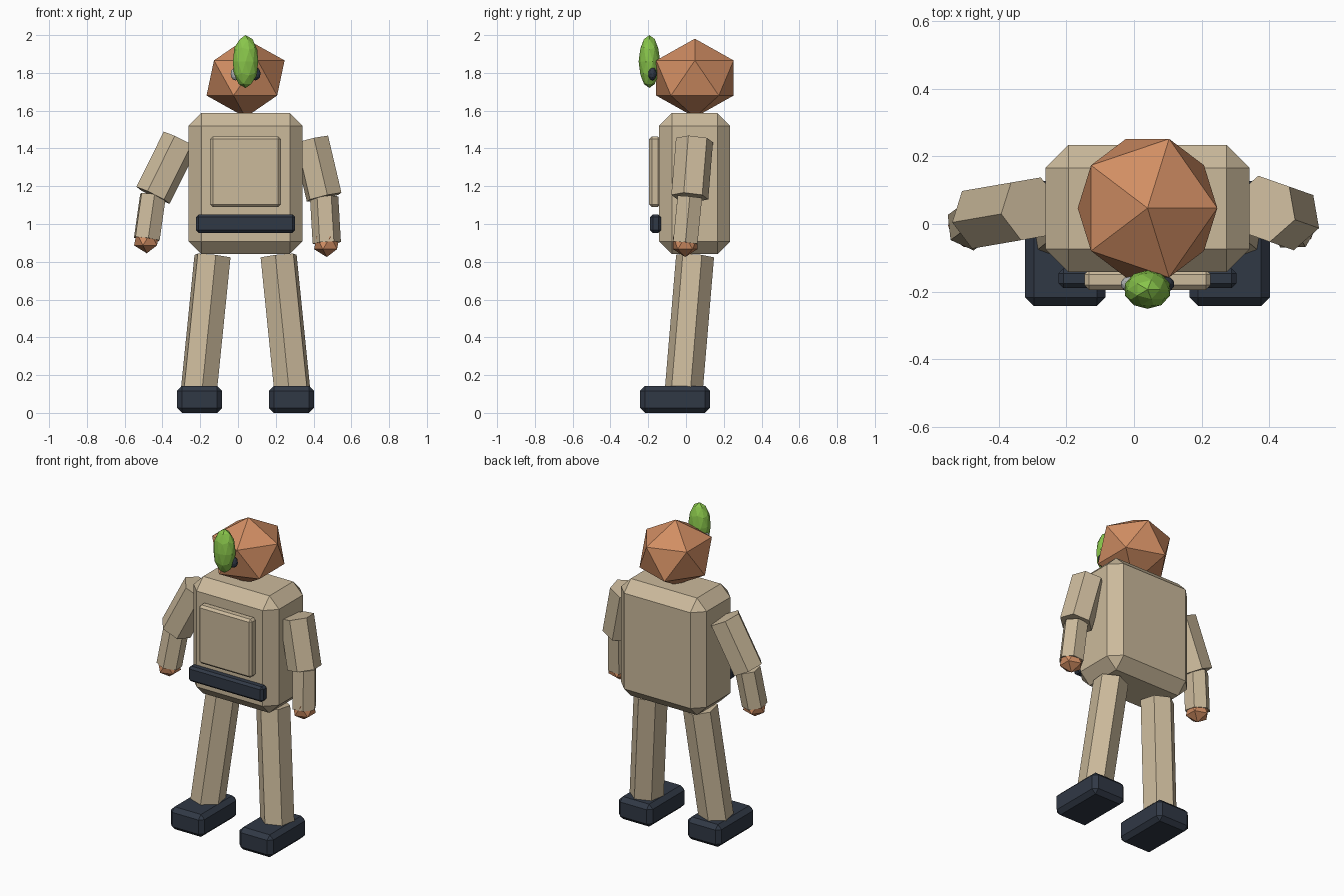
import bpy, bmesh
from mathutils import Vector, Matrix

cube = bpy.data.objects.get("Cube")
if cube:
    bpy.data.objects.remove(cube, do_unlink=True)

MID = 0.04  # the body's line of symmetry


def material(name, rgb):
    m = bpy.data.materials.new(name)
    m.use_nodes = True
    m.diffuse_color = (*rgb, 1)
    m.node_tree.nodes["Principled BSDF"].inputs["Base Color"].default_value = (*rgb, 1)
    return m


tan = material("tan cloth", (0.60, 0.49, 0.33))
skin = material("warm skin", (0.64, 0.27, 0.125))
navy = material("dark navy", (0.030, 0.040, 0.060))
green = material("leaf green", (0.25, 0.56, 0.07))
grey = material("pale grey", (0.45, 0.47, 0.47))


def finish(name, bm, mat):
    mesh = bpy.data.meshes.new(name)
    bm.to_mesh(mesh)
    bm.free()
    mesh.materials.append(mat)
    obj = bpy.data.objects.new(name, mesh)
    bpy.context.collection.objects.link(obj)
    return obj


def box(name, lo, hi, bevel, mat):
    """Chamfered box between two corners."""
    lo, hi = Vector(lo), Vector(hi)
    bm = bmesh.new()
    bmesh.ops.create_cube(bm, size=1)
    bmesh.ops.scale(bm, vec=hi - lo, verts=bm.verts)
    bmesh.ops.bevel(bm, geom=bm.edges[:], offset=bevel, segments=1,
                    affect='EDGES', profile=0.5)
    bmesh.ops.translate(bm, vec=(lo + hi) / 2, verts=bm.verts)
    return finish(name, bm, mat)


def ball(name, centre, radii, level, mat):
    """Faceted ball stretched along each axis."""
    bm = bmesh.new()
    bmesh.ops.create_icosphere(bm, subdivisions=level, radius=1)
    bmesh.ops.scale(bm, vec=radii, verts=bm.verts)
    bmesh.ops.translate(bm, vec=centre, verts=bm.verts)
    return finish(name, bm, mat)


def limb(name, start, end, radius, mat):
    """Six-sided prism between two points."""
    start, end = Vector(start), Vector(end)
    axis = end - start
    turn = axis.to_track_quat('Z', 'Y').to_matrix().to_4x4()
    bm = bmesh.new()
    bmesh.ops.create_cone(bm, cap_ends=True, segments=6, radius1=radius,
                          radius2=radius, depth=axis.length,
                          matrix=Matrix.Translation((start + end) / 2) @ turn)
    return finish(name, bm, mat)


# Torso, chest panel and belt
box("torso", (MID - 0.302, -0.142, 0.84), (MID + 0.302, 0.234, 1.588), 0.068, tan)
box("chest_panel", (MID - 0.187, -0.195, 1.09), (MID + 0.187, -0.135, 1.463), 0.014, tan)
box("belt", (MID - 0.263, -0.19, 0.953), (MID + 0.263, -0.132, 1.05), 0.014, navy)

# Head, nose and eyes
ball("head", (MID, 0.047, 1.773), (0.231, 0.241, 0.208), 1, skin)
ball("nose", (MID, -0.194, 1.86), (0.07, 0.057, 0.14), 2, green)
for side, s, mat in (("left", 1, navy), ("right", -1, grey)):
    ball(side + "_eye", (MID + s * 0.053, -0.178, 1.795), (0.027, 0.023, 0.035), 2, mat)

# Legs and feet
for side, s in (("left", 1), ("right", -1)):
    limb(side + "_leg", (MID + s * 0.175, 0.048, 0.83),
         (MID + s * 0.251, -0.015, 0.08), 0.102, tan)
    x = MID + s * 0.243
    box(side + "_foot", (x - 0.119, -0.243, 0), (x + 0.119, 0.127, 0.143), 0.026, navy)

# Arms: the two sides hang at different angles
arms = (
    ("left", 1, (0.456, 0.02, 1.142), (0.470, -0.004, 0.90)),
    ("right", -1, (-0.450, 0.02, 1.152), (-0.483, -0.004, 0.92)),
)
for side, s, elbow, wrist in arms:
    limb(side + "_upper_arm", (MID + s * 0.345, 0.045, 1.444), elbow, 0.1, tan)
    limb(side + "_forearm", elbow, wrist, 0.075, tan)
    ball(side + "_hand", wrist, (0.075, 0.075, 0.075), 1, skin)
